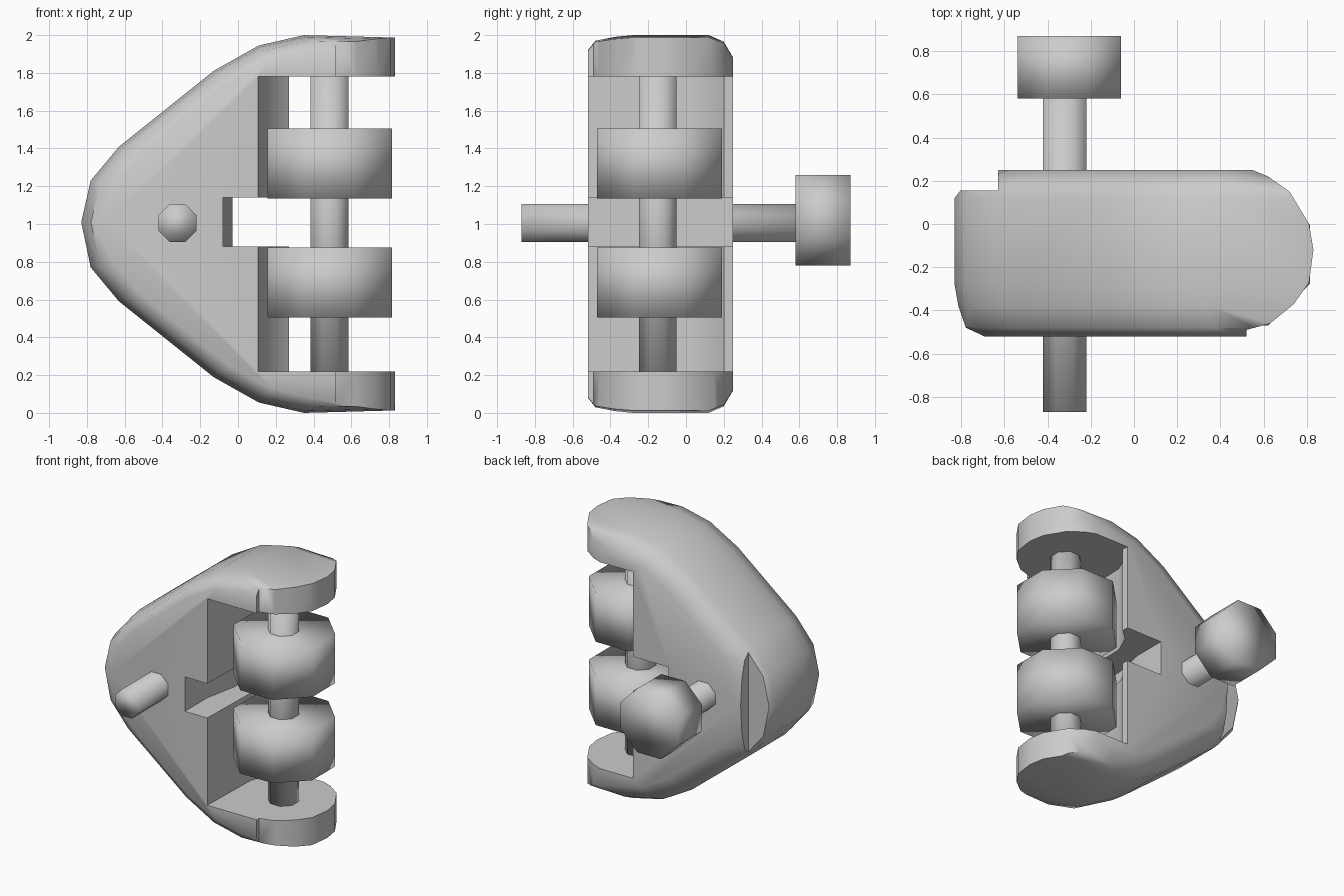
import bpy, bmesh, math

if "Cube" in bpy.data.objects:
    bpy.data.objects.remove(bpy.data.objects["Cube"])


def loft(name, rings):
    """Closed solid through a list of equal-length rings of points."""
    bm = bmesh.new()
    loops = [[bm.verts.new(p) for p in ring] for ring in rings]
    n = len(loops[0])
    for a, b in zip(loops, loops[1:]):
        for i in range(n):
            j = (i + 1) % n
            bm.faces.new((a[i], a[j], b[j], b[i]))
    bm.faces.new(loops[0])
    bm.faces.new(loops[-1])
    bmesh.ops.recalc_face_normals(bm, faces=bm.faces)
    mesh = bpy.data.meshes.new(name)
    bm.to_mesh(mesh)
    bm.free()
    obj = bpy.data.objects.new(name, mesh)
    bpy.context.collection.objects.link(obj)
    return obj


def plan_prism(name, pts, z0, z1):
    return loft(name, [[(x, y, z) for x, y in pts] for z in (z0, z1)])


def boolean(target, cutter, operation):
    cutter.hide_render = True
    bpy.context.view_layer.objects.active = target
    mod = target.modifiers.new("cut", "BOOLEAN")
    mod.operation, mod.solver, mod.object = operation, "EXACT", cutter
    bpy.ops.object.modifier_apply(modifier=mod.name)
    bpy.data.objects.remove(cutter)


def octagon_bar(name, x, y, z, apothem, length, axis="Z"):
    bpy.ops.mesh.primitive_cylinder_add(
        vertices=8, radius=apothem / math.cos(math.pi / 8), depth=length)
    obj = bpy.context.object
    obj.name = name
    for v in obj.data.vertices:
        c, s = math.cos(math.pi / 8), math.sin(math.pi / 8)
        px, py, pz = v.co
        px, py = px * c - py * s, px * s + py * c
        v.co = (px, py, pz) if axis == "Z" else (px, pz, -py)
    obj.location = (x, y, z)
    bpy.ops.object.shade_smooth()
    return obj


# Bracket: rounded triangular side profile, lofted front to back
upper = [(-0.83, 1.01), (-0.78, 1.23), (-0.63, 1.41), (-0.13, 1.81),
         (0.11, 1.945), (0.35, 2.0), (0.9, 1.985)]
profile = upper + [(x, 2 - z) for x, z in reversed(upper[1:])]
layers = [(-0.52, 0.92), (-0.48, 0.97), (-0.38, 0.99), (-0.28, 1.0),
          (0.12, 1.0), (0.20, 0.965), (0.25, 0.88)]
bracket = loft("bracket", [
    [(0.9 + (x - 0.9) * s, y, 1 + (z - 1) * s) for x, z in profile]
    for y, s in layers])

# Rounded arm ends, seen from above
boolean(bracket, plan_prism("arm_end_shape", [
    (-1, -0.7), (0.52, -0.7), (0.52, -0.49), (0.63, -0.46), (0.74, -0.37), (0.81, -0.27),
    (0.83, -0.12), (0.81, 0.0), (0.72, 0.15), (0.62, 0.22), (0.5, 0.27),
    (0.5, 0.5), (-1, 0.5)], -0.1, 2.1), "INTERSECT")

# Roller bay between the arms, with a lip at the back
boolean(bracket, plan_prism("roller_bay", [
    (0.10, -0.8), (0.12, -0.02), (0.18, 0.12), (0.27, 0.2), (0.27, 0.6),
    (1, 0.6), (1, -0.8)], 0.22, 1.78), "DIFFERENCE")

# Middle slot
boolean(bracket, plan_prism("middle_slot", [
    (-0.08, -0.8), (-0.08, -0.25), (-0.03, 0.0), (-0.03, 0.6),
    (1, 0.6), (1, -0.8)], 0.88, 1.14), "DIFFERENCE")

# Lowered step at the back of the nose
boolean(bracket, plan_prism("nose_step", [
    (-1, 0.155), (-0.63, 0.155), (-0.63, 0.5), (-1, 0.5)],
    -0.1, 2.1), "DIFFERENCE")

bpy.ops.object.select_all(action="DESELECT")
bracket.select_set(True)
bpy.context.view_layer.objects.active = bracket
bpy.ops.object.shade_smooth_by_angle(angle=math.radians(45))

# Upright axle with two rollers
octagon_bar("axle", 0.485, -0.15, 1.0, 0.1, 1.64)
for name, z in (("lower_roller", 0.69), ("upper_roller", 1.32)):
    octagon_bar(name, 0.485, -0.14, z, 0.33, 0.37)

# Cross pin with its head
octagon_bar("cross_pin", -0.32, -0.13, 1.005, 0.1, 1.48, "Y")
octagon_bar("pin_head", -0.30, 0.725, 1.02, 0.24, 0.29, "Y")
